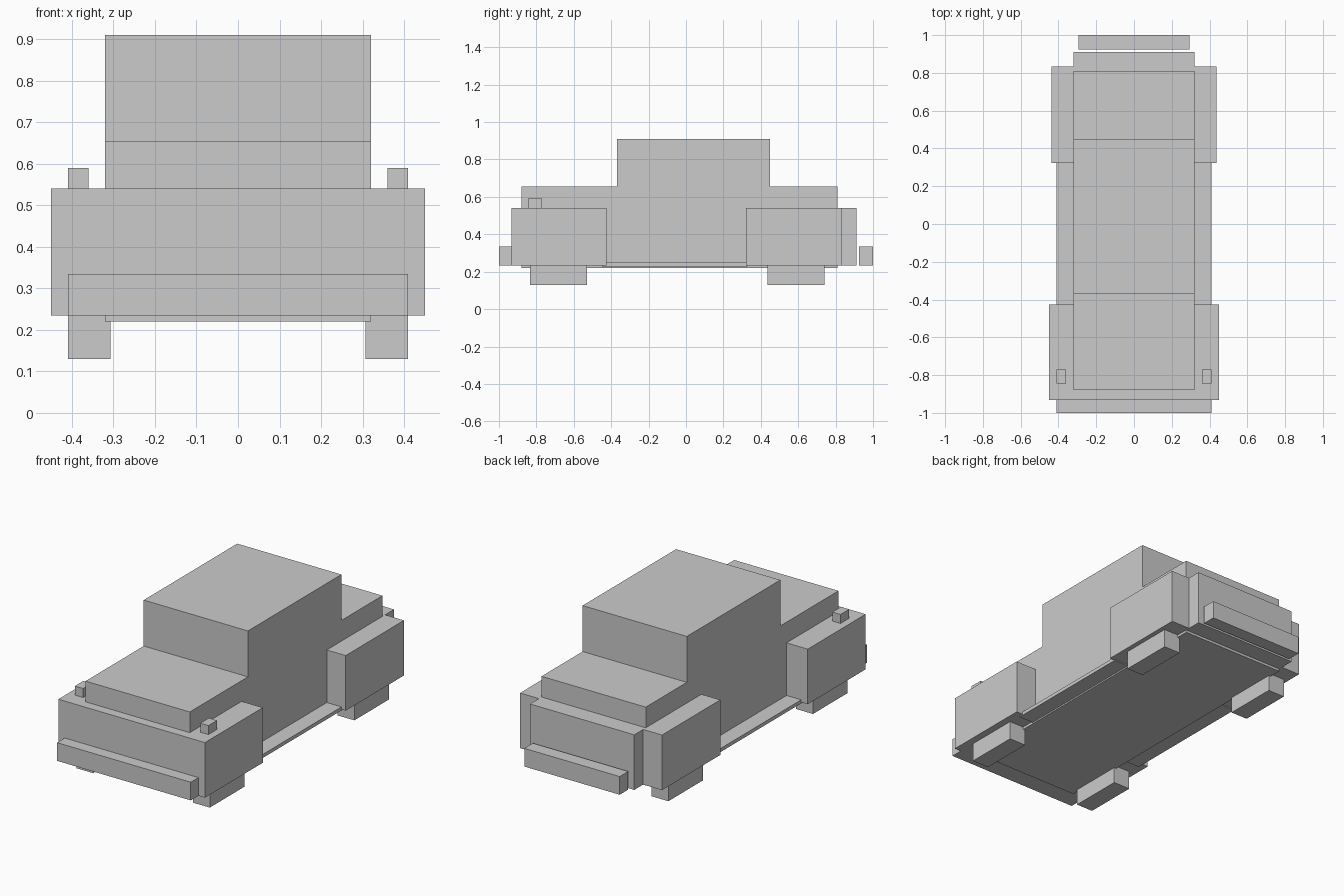
import bpy
import bmesh

if "Cube" in bpy.data.objects:
    bpy.data.objects.remove(bpy.data.objects["Cube"])

# Single flat paint
paint = bpy.data.materials.new("light grey")
paint.diffuse_color = (0.6, 0.6, 0.6, 1.0)
paint.use_nodes = True
paint.node_tree.nodes["Principled BSDF"].inputs["Base Color"].default_value = paint.diffuse_color


def extrude_profile(name, profile, x0, x1):
    """Extrude a closed (y, z) side profile from x0 to x1."""
    bm = bmesh.new()
    face = bm.faces.new([bm.verts.new((x0, y, z)) for y, z in profile])
    ret = bmesh.ops.extrude_face_region(bm, geom=[face])
    verts = [v for v in ret["geom"] if isinstance(v, bmesh.types.BMVert)]
    bmesh.ops.translate(bm, verts=verts, vec=(x1 - x0, 0, 0))
    bmesh.ops.recalc_face_normals(bm, faces=bm.faces)
    mesh = bpy.data.meshes.new(name)
    bm.to_mesh(mesh)
    bm.free()
    mesh.materials.append(paint)
    obj = bpy.data.objects.new(name, mesh)
    bpy.context.collection.objects.link(obj)
    return obj


def box(name, x, y, z):
    profile = [(y[0], z[0]), (y[1], z[0]), (y[1], z[1]), (y[0], z[1])]
    return extrude_profile(name, profile, x[0], x[1])


def pair(name, x, y, z):
    box("right_" + name, x, y, z)
    box("left_" + name, (-x[1], -x[0]), y, z)


# Body with hood, cabin and rear deck
extrude_profile("body", [(-0.88, 0.22), (0.81, 0.22), (0.81, 0.655), (0.45, 0.655),
                         (0.45, 0.91), (-0.37, 0.91), (-0.37, 0.655), (-0.88, 0.655)],
                -0.32, 0.32)

# Fender blocks and trunk
box("front_fenders", (-0.45, 0.45), (-0.933, -0.425), (0.234, 0.54))
box("rear_fenders", (-0.436, 0.436), (0.322, 0.833), (0.234, 0.54))
box("trunk", (-0.32, 0.32), (0.80, 0.911), (0.234, 0.54))

# Running boards between the fenders
box("running_boards", (-0.41, 0.41), (-0.45, 0.33), (0.228, 0.248))

# Bumpers
box("front_bumper", (-0.41, 0.41), (-1.0, -0.933), (0.234, 0.335))
box("rear_bumper", (-0.293, 0.293), (0.925, 1.0), (0.234, 0.335))

# Wheels and lamps
pair("front_wheel", (0.307, 0.41), (-0.833, -0.528), (0.13, 0.43))
pair("rear_wheel", (0.307, 0.41), (0.435, 0.74), (0.13, 0.43))
pair("lamp", (0.36, 0.41), (-0.845, -0.77), (0.54, 0.59))
